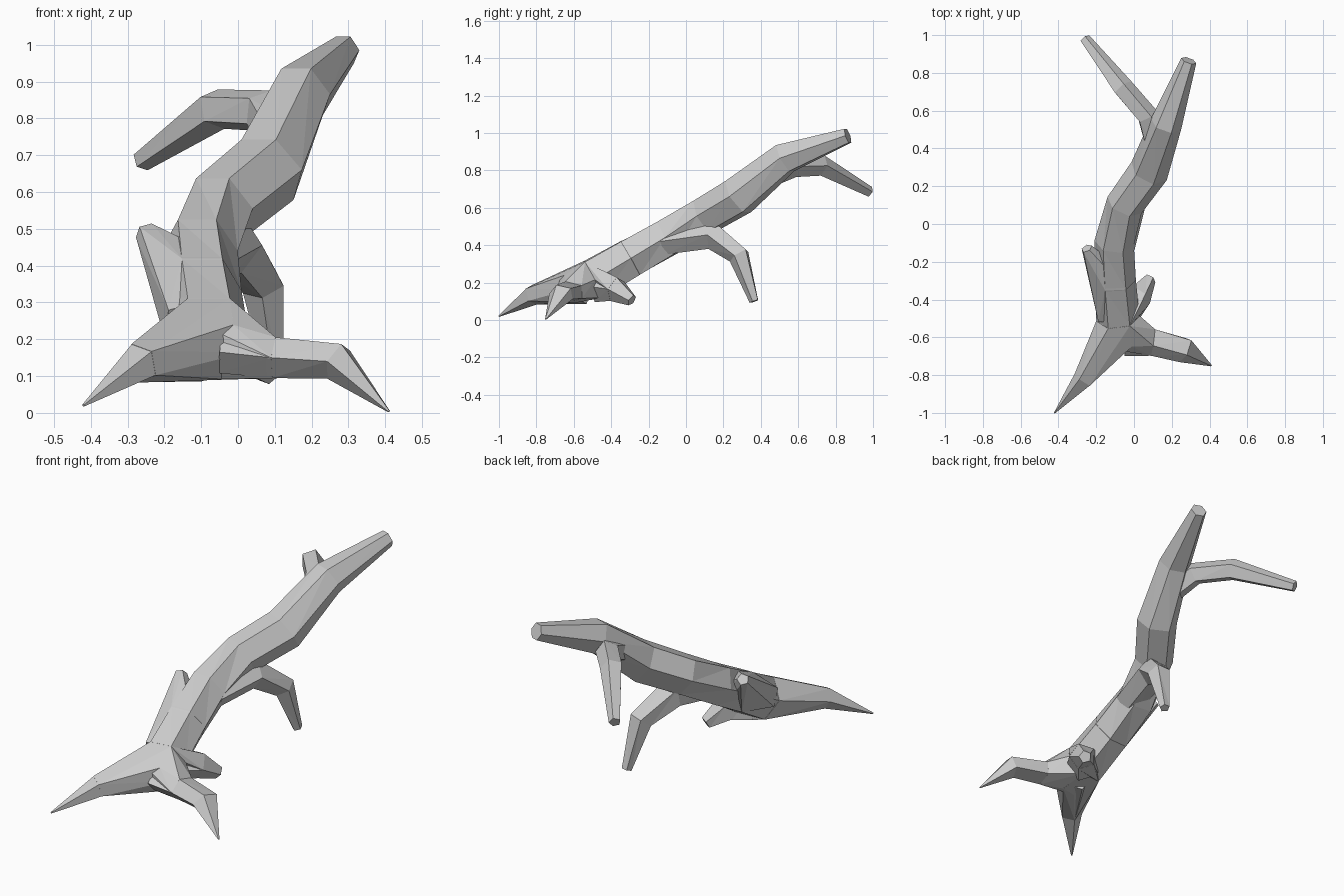
import bpy, bmesh, math
from mathutils import Vector

if "Cube" in bpy.data.objects:
    bpy.data.objects.remove(bpy.data.objects["Cube"])


def make_object(name, bm):
    bmesh.ops.recalc_face_normals(bm, faces=bm.faces)
    mesh = bpy.data.meshes.new(name)
    bm.to_mesh(mesh)
    bm.free()
    obj = bpy.data.objects.new(name, mesh)
    bpy.context.collection.objects.link(obj)
    return obj


def limb(name, path, sides, flat=1.0):
    """Faceted tapering limb: rings along a path of (x, y, z, radius)."""
    bm = bmesh.new()
    pts = [Vector(p[:3]) for p in path]
    rings = []
    for i, p in enumerate(path):
        t = (pts[min(i + 1, len(pts) - 1)] - pts[max(i - 1, 0)]).normalized()
        side = t.cross(Vector((0, 0, 1))).normalized()
        up = side.cross(t) * flat
        angles = [2 * math.pi * k / sides for k in range(sides)]
        rings.append([bm.verts.new(pts[i] + (side * math.cos(a) + up * math.sin(a)) * p[3])
                      for a in angles])
    for a, b in zip(rings, rings[1:]):
        for k in range(sides):
            n = (k + 1) % sides
            bm.faces.new((a[k], a[n], b[n]))
            bm.faces.new((a[k], b[n], b[k]))
    bm.faces.new(rings[0])
    bm.faces.new(rings[-1])
    obj = make_object(name, bm)
    obj["sides"] = sides
    return obj


def ring(obj, i):
    s = obj["sides"]
    return [v.co.copy() for v in obj.data.vertices[i * s:(i + 1) * s]]


def flare(name, *rings):
    """Webbed joint: convex hull around a few limb rings."""
    co = [c for r in rings for c in r]
    mid = sum(co, Vector()) / len(co)
    bm = bmesh.new()
    for c in co:
        bm.verts.new(mid + (c - mid) * 1.007)
    bmesh.ops.convex_hull(bm, input=bm.verts)
    bmesh.ops.delete(bm, geom=[v for v in bm.verts if not v.link_faces], context='VERTS')
    return make_object(name, bm)


# Leaning trunk
trunk = limb("fallen_tree_trunk", [
    (-.06, -.63, .165, .085), (-.085, -.5, .215, .115), (-.1, -.3, .33, .11),
    (-.105, -.1, .44, .105), (-.05, .1, .555, .1), (.08, .28, .66, .105),
    (.17, .53, .865, .085), (.29, .865, .985, .042)], 6, 1.07)

# Drooping branches
lower = limb("lower_branch", [
    (-.07, -.12, .42, .075), (-.01, .14, .455, .08),
    (.07, .285, .345, .06), (.1, .365, .1, .026)], 5)
upper = limb("upper_branch", [
    (.12, .38, .74, .06), (.07, .57, .82, .06),
    (-.06, .72, .825, .058), (-.26, .98, .685, .03)], 5)

# Roots flaring from the base
left = limb("left_root", [
    (-.08, -.56, .18, .1), (-.265, -.82, .135, .057), (-.42, -1, .02, .004)], 5)
right = limb("right_root", [
    (-.05, -.62, .165, .08), (.1, -.62, .15, .078),
    (.27, -.665, .14, .072), (.41, -.75, .004, .004)], 5, .75)
under = limb("under_root", [
    (-.05, -.46, .18, .09), (.03, -.375, .165, .07), (.085, -.29, .105, .033)], 5)

# Snapped stub on the left flank
stub = limb("side_stub", [
    (-.13, -.48, .24, .08), (-.17, -.28, .37, .06), (-.25, -.13, .49, .03)], 5)

# Webs joining the roots and the stub to the trunk
base = ring(trunk, 0) + ring(trunk, 1)
parts = [lower, upper, left, right, under, stub,
         flare("left_web", ring(left, 1), base),
         flare("right_web", ring(right, 1), base),
         flare("under_web", ring(under, 1), ring(trunk, 1)),
         flare("stub_web", ring(stub, 0), ring(stub, 1), ring(stub, 2), ring(trunk, 2))]

# Fuse all limbs into one skin
for p in parts:
    mod = trunk.modifiers.new(p.name, 'BOOLEAN')
    mod.operation = 'UNION'
    mod.solver = 'EXACT'
    mod.object = p
dg = bpy.context.evaluated_depsgraph_get()
dg.update()
fused = bpy.data.meshes.new_from_object(trunk.evaluated_get(dg))
trunk.modifiers.clear()
trunk.data = fused
for p in parts:
    bpy.data.objects.remove(p)
